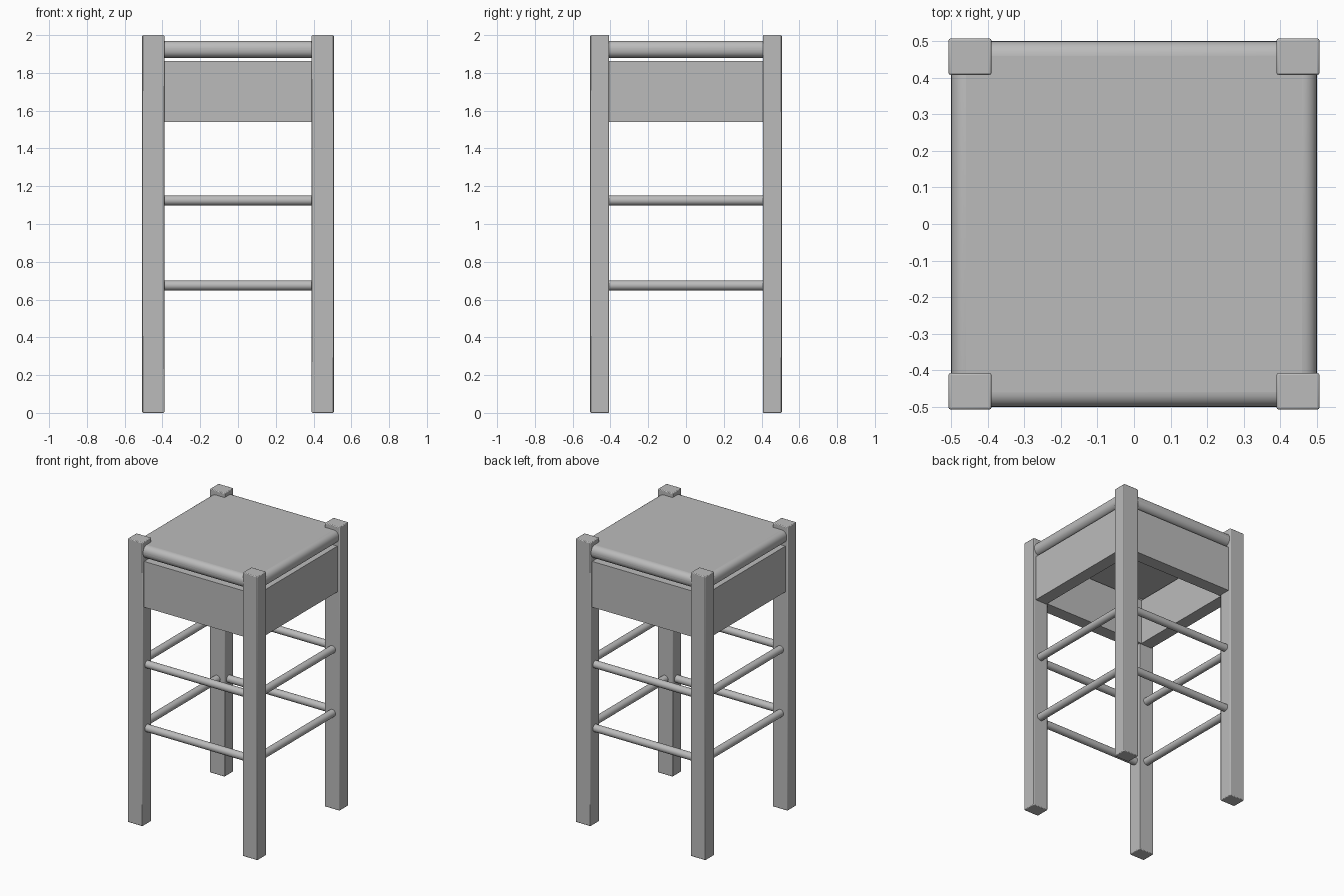
import bpy, bmesh
from mathutils import Matrix, Vector

cube = bpy.data.objects.get("Cube")
if cube:
    bpy.data.objects.remove(cube, do_unlink=True)

# One plain grey finish
grey = bpy.data.materials.new("warm_grey")
grey.use_nodes = True
tone = (0.5, 0.5, 0.5, 1)
grey.diffuse_color = tone
grey.node_tree.nodes["Principled BSDF"].inputs["Base Color"].default_value = tone


def finish(name, bm, bevel=0, segments=1):
    mesh = bpy.data.meshes.new(name)
    bmesh.ops.recalc_face_normals(bm, faces=bm.faces)
    bm.to_mesh(mesh)
    bm.free()
    mesh.materials.append(grey)
    obj = bpy.data.objects.new(name, mesh)
    bpy.context.collection.objects.link(obj)
    if bevel:
        mod = obj.modifiers.new("rounded_edges", "BEVEL")
        mod.width, mod.segments = bevel, segments
    bpy.ops.object.select_all(action="DESELECT")
    obj.select_set(True)
    bpy.context.view_layer.objects.active = obj
    bpy.ops.object.shade_smooth_by_angle(angle=0.6)
    return obj


def add_box(bm, low, high):
    low, high = Vector(low), Vector(high)
    place = Matrix.Translation((low + high) / 2) @ Matrix.Diagonal((*(high - low), 1))
    bmesh.ops.create_cube(bm, size=1, matrix=place)


def box(name, low, high, bevel=0, segments=1):
    bm = bmesh.new()
    add_box(bm, low, high)
    return finish(name, bm, bevel, segments)


def rod(name, centre, axis, length, radius):
    bm = bmesh.new()
    turn = Vector(axis).to_track_quat("Z", "Y").to_matrix().to_4x4()
    bmesh.ops.create_cone(bm, cap_ends=True, segments=20, radius1=radius, radius2=radius,
                          depth=length, matrix=Matrix.Translation(centre) @ turn)
    return finish(name, bm)


# Four square posts that rise just past the seat
for side, sx in (("left", 1), ("right", -1)):
    for end, sy in (("front", -1), ("back", 1)):
        xs = sorted((sx * 0.39, sx * 0.507))
        ys = sorted((sy * 0.408, sy * 0.507))
        box(f"{end}_{side}_leg", (xs[0], ys[0], 0), (xs[1], ys[1], 2), 0.005, 2)

# Cushion-edged seat
box("seat", (-0.5, -0.5, 1.88), (0.5, 0.5, 1.97), 0.04, 6)

# Deep apron frame: a square ring open at top and bottom
OUT, INN, LOW, TOP = 0.49, 0.4, 1.54, 1.863
bm = bmesh.new()
rings = [[bm.verts.new((x * r, y * r, z)) for x, y in ((-1, -1), (1, -1), (1, 1), (-1, 1))]
         for r, z in ((OUT, LOW), (OUT, TOP), (INN, TOP), (INN, LOW))]
for a, b in zip(rings, rings[1:] + rings[:1]):
    for i in range(4):
        j = (i + 1) % 4
        bm.faces.new((a[i], a[j], b[j], b[i]))
finish("apron_frame", bm)

# Two tiers of round stretchers on all four sides
for tier, z in (("lower", 0.675), ("upper", 1.125)):
    for sign, end, side in ((-1, "front", "right"), (1, "back", "left")):
        rod(f"{tier}_{end}_rung", (0, sign * 0.455, z), (1, 0, 0), 0.88, 0.026)
        rod(f"{tier}_{side}_rung", (sign * 0.45, 0, z), (0, 1, 0), 0.88, 0.026)
